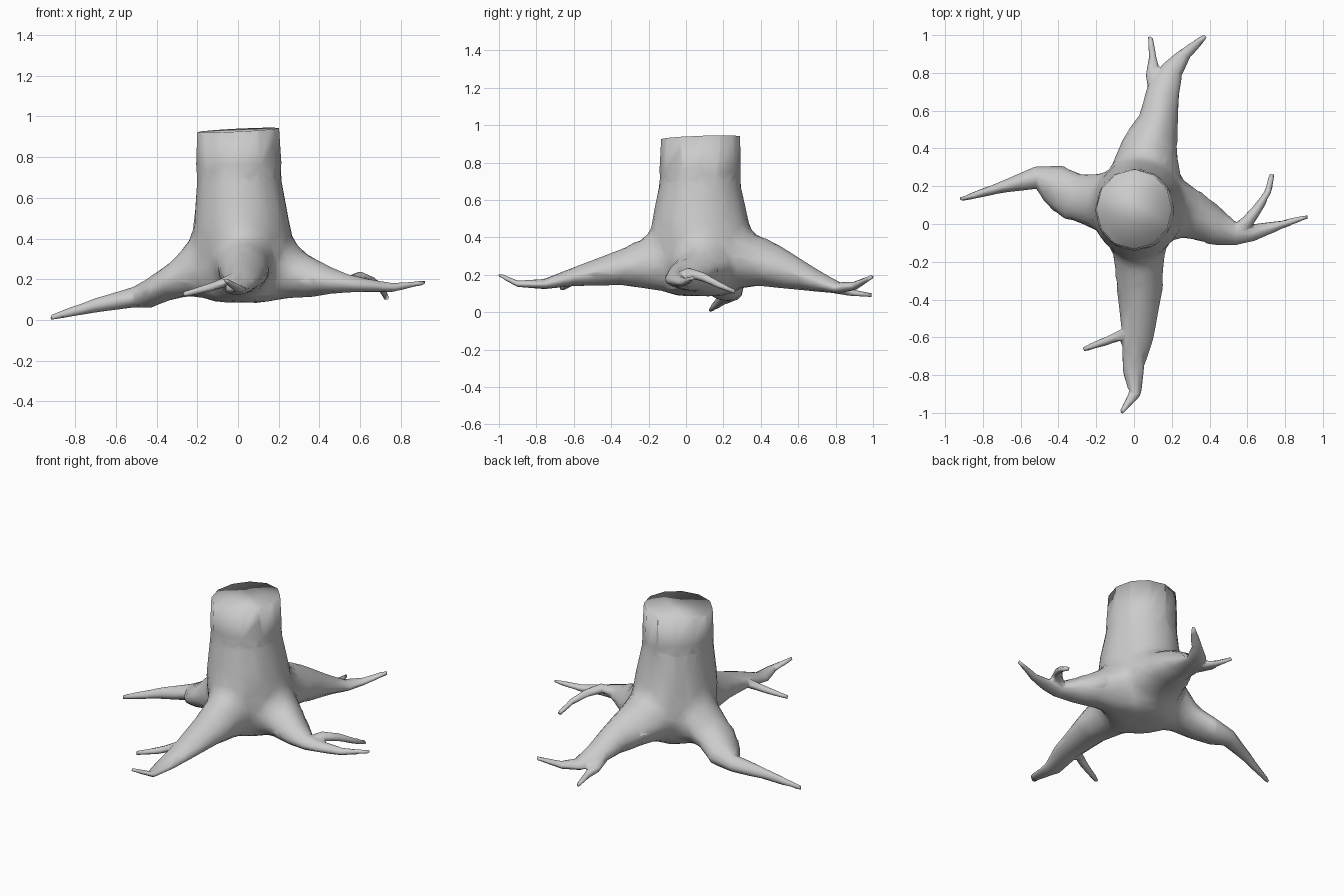
import bpy, bmesh
from math import cos, sin, tau, hypot
from mathutils import Vector

if "Cube" in bpy.data.objects:
    bpy.data.objects.remove(bpy.data.objects["Cube"])

SIDES = 12
bm = bmesh.new()


def loft(rings):
    """Skin a list of vertex-coordinate rings and cap both ends."""
    loops = [[bm.verts.new(p) for p in r] for r in rings]
    for a, b in zip(loops, loops[1:]):
        for i in range(SIDES):
            j = (i + 1) % SIDES
            bm.faces.new((a[i], a[j], b[j], b[i]))
    bm.faces.new(loops[0][::-1])
    bm.faces.new(loops[-1])


def root(points):
    """Tapering root through (x, y, z, half width, half height) stations, narrower on top."""
    rings = []
    for k, (x, y, z, w, h) in enumerate(points):
        p, q = points[max(k - 1, 0)], points[min(k + 1, len(points) - 1)]
        d = Vector((q[0] - p[0], q[1] - p[1])).normalized()
        ring = []
        for i in range(SIDES):
            c, s = cos(tau * i / SIDES), sin(tau * i / SIDES)
            side = w * c * (1 - .25 * max(s, 0))
            ring.append((x - d.y * side, y + d.x * side, z + h * s))
        rings.append(ring)
    loft(rings)


# trunk: (centre x, centre y, z, radius x, radius y), cut to height later
trunk = [(.02, .08, .085, .16, .16), (.02, .08, .14, .22, .22), (.02, .08, .28, .24, .25),
         (.02, .08, .42, .25, .275), (.015, .075, .55, .232, .255), (.005, .075, .7, .213, .22),
         (0, .08, 1.0, .198, .209)]
loft([[(x + a * cos(tau * i / SIDES), y + b * sin(tau * i / SIDES), z)
       for i in range(SIDES)] for x, y, z, a, b in trunk])

# left root
root([(-.05, .1, .33, .17, .23), (-.24, .13, .255, .15, .145), (-.33, .15, .19, .135, .095),
      (-.43, .215, .135, .105, .075), (-.52, .245, .11, .06, .05), (-.7, .195, .072, .03, .035),
      (-.92, .13, .012, .012, .014)])
# right root and its side shoot
root([(.08, .08, .32, .17, .23), (.25, .075, .26, .165, .16), (.34, .03, .215, .125, .11),
      (.45, -.025, .195, .092, .067), (.54, -.055, .18, .06, .045), (.63, -.045, .17, .045, .033),
      (.76, -.01, .16, .025, .022), (.92, .04, .183, .011, .01)])
root([(.53, -.05, .18, .04, .03), (.6, .01, .21, .035, .028), (.66, .09, .19, .025, .025),
      (.71, .17, .15, .018, .02), (.73, .265, .108, .015, .014)])
# front root and its side shoot
root([(.03, .03, .32, .17, .23), (.025, -.21, .265, .14, .15), (.03, -.35, .24, .12, .095),
      (.02, -.6, .19, .083, .05), (-.005, -.76, .15, .06, .027), (.005, -.9, .152, .034, .017),
      (-.068, -1.0, .2, .012, .011)])
root([(.0, -.61, .185, .035, .03), (-.045, -.575, .195, .03, .028), (-.12, -.61, .165, .025, .022),
      (-.27, -.665, .125, .014, .013)])
# back root, forking into two tips
root([(.03, .12, .32, .18, .23), (.07, .32, .285, .19, .155), (.085, .42, .27, .15, .135),
      (.13, .55, .225, .105, .1), (.155, .7, .17, .088, .06), (.205, .82, .13, .06, .03),
      (.27, .9, .14, .035, .022), (.38, .995, .19, .014, .013)])
root([(.13, .68, .16, .05, .04), (.1, .8, .125, .04, .026), (.1, .88, .105, .022, .018),
      (.085, .995, .09, .013, .011)])

bmesh.ops.recalc_face_normals(bm, faces=bm.faces)
mesh = bpy.data.meshes.new("tree_stump")
bm.to_mesh(mesh)
bm.free()
stump = bpy.data.objects.new("tree_stump", mesh)
bpy.context.collection.objects.link(stump)
bpy.context.view_layer.objects.active = stump
stump.select_set(True)

# fuse trunk and roots into one skin
fuse = stump.modifiers.new("fuse", 'REMESH')
fuse.mode = 'VOXEL'
fuse.voxel_size = .01
bpy.ops.object.modifier_apply(modifier="fuse")

# soften the joints around the trunk
bm = bmesh.new()
bm.from_mesh(stump.data)
for reach, steps in ((.42, 30), (.36, 70)):
    near = [v for v in bm.verts if hypot(v.co.x, v.co.y - .08) < reach and v.co.z < .75]
    for _ in range(steps):
        bmesh.ops.smooth_vert(bm, verts=near, factor=.5, use_axis_x=True, use_axis_y=True, use_axis_z=True)
bm.to_mesh(stump.data)
bm.free()

# reduce to a low-poly surface
slim = stump.modifiers.new("slim", 'DECIMATE')
slim.ratio = 2000 / (2 * len(stump.data.polygons))
bpy.ops.object.modifier_apply(modifier="slim")

# add an edge loop on the trunk, then saw the slightly tilted top
bm = bmesh.new()
bm.from_mesh(stump.data)
for height, saw in ((.7, False), (.933, True)):
    cut = bmesh.ops.bisect_plane(bm, geom=bm.verts[:] + bm.edges[:] + bm.faces[:],
                                 plane_co=(0, .08, height), plane_no=(-.05, -.035, 1), clear_outer=saw)
rim = [e for e in cut["geom_cut"] if isinstance(e, bmesh.types.BMEdge)]
bmesh.ops.holes_fill(bm, edges=rim, sides=0)
bmesh.ops.recalc_face_normals(bm, faces=bm.faces)
bm.to_mesh(stump.data)
bm.free()
bpy.ops.object.shade_smooth()
